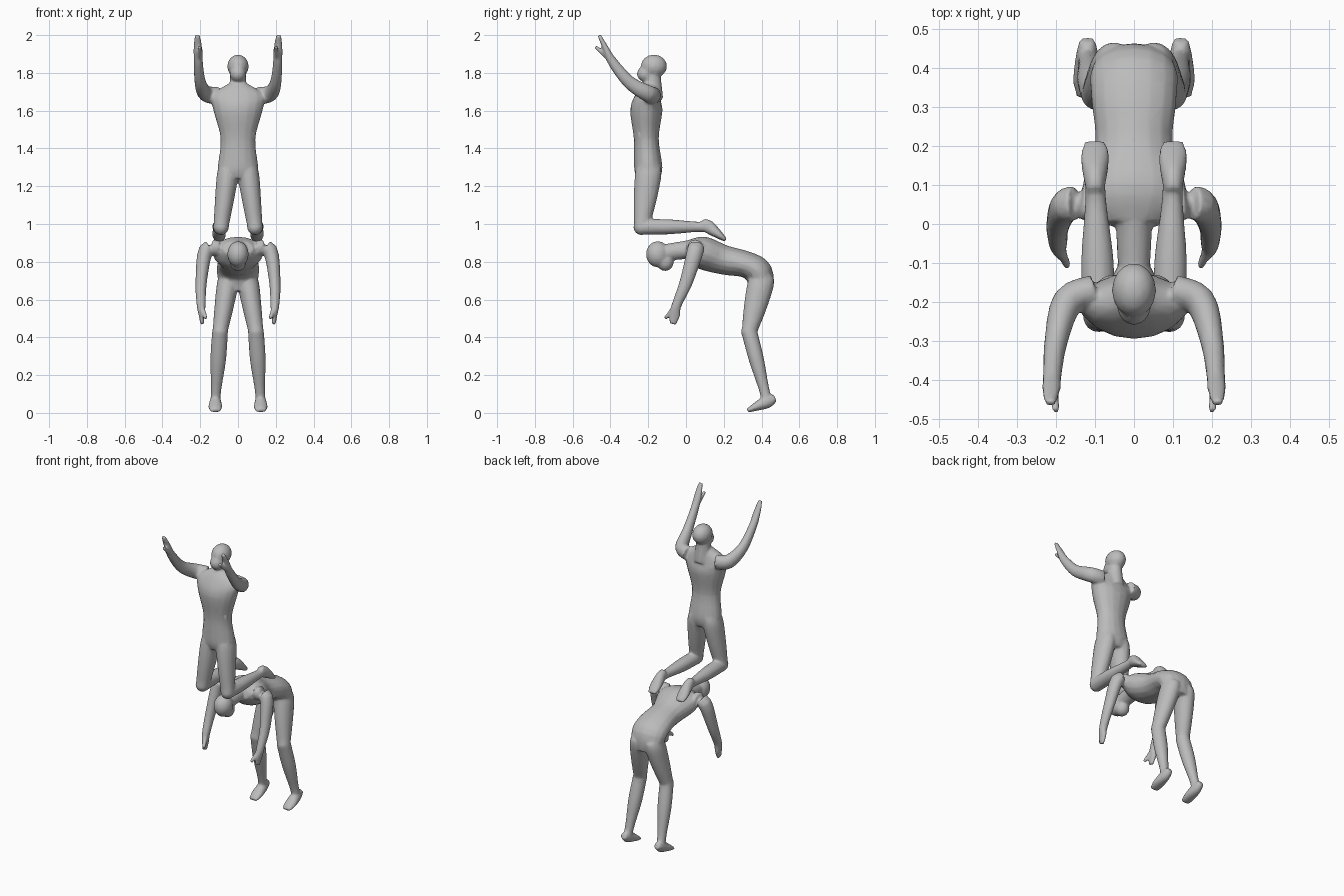
import bpy
import bmesh
from math import cos, sin, pi
from mathutils import Matrix, Vector

if "Cube" in bpy.data.objects:
    bpy.data.objects.remove(bpy.data.objects["Cube"], do_unlink=True)

GREY = (.5, .5, .5, 1)
clay = bpy.data.materials.new("clay_grey")
clay.use_nodes = True
clay.diffuse_color = GREY
clay.node_tree.nodes["Principled BSDF"].inputs["Base Color"].default_value = GREY

SIDES = 16
STEPS = 4


def spline(points):
    """Run a smooth curve through points of any dimension."""
    padded = [points[0], *points, points[-1]]
    curve = []
    for before, start, end, after in zip(padded, padded[1:], padded[2:], padded[3:]):
        for step in range(STEPS):
            t = step / STEPS
            leaving, arriving = (end - before) / 2, (after - start) / 2
            bend = (end - start) * 3 - leaving * 2 - arriving
            settle = (start - end) * 2 + leaving + arriving
            curve.append(start + leaving * t + bend * t ** 2 + settle * t ** 3)
    return curve + [points[-1]]


def loft(bm, joints, shapes):
    """Skin ellipses, given as (half width, half depth), along a smooth path."""
    sections = spline([Vector((*joint, *shape)) for joint, shape in zip(joints, shapes)])
    centres = [section.to_3d() for section in sections]
    rings = []
    for i, centre in enumerate(centres):
        before = centres[max(i - 1, 0)]
        after = centres[min(i + 1, len(centres) - 1)]
        tangent = (after - before).normalized()
        across = Vector((1, 0, 0))
        across = (across - tangent * across.dot(tangent)).normalized()
        through = tangent.cross(across)
        width, depth = sections[i][3], sections[i][4]
        angles = [2 * pi * k / SIDES for k in range(SIDES)]
        rings.append([
            bm.verts.new(centre + across * width * cos(a) + through * depth * sin(a))
            for a in angles
        ])
    faces = [bm.faces.new(rings[0]), bm.faces.new(rings[-1])]
    for lower, upper in zip(rings, rings[1:]):
        for k in range(SIDES):
            n = (k + 1) % SIDES
            faces.append(bm.faces.new((lower[k], lower[n], upper[n], upper[k])))
    bmesh.ops.recalc_face_normals(bm, faces=faces)


def ellipsoid(bm, placement, radii):
    """Add a ball stretched along the axes of its placement."""
    bmesh.ops.create_uvsphere(
        bm, u_segments=SIDES, v_segments=SIDES // 2, radius=1,
        matrix=placement @ Matrix.Diagonal((*radii, 1)))


def add_head(bm, centre, tilt):
    """Skull with a jaw in front of and below it, tipped forward by tilt."""
    placement = Matrix.Translation(centre) @ Matrix.Rotation(tilt, 4, "X")
    ellipsoid(bm, placement, (.057, .07, .062))
    ellipsoid(bm, placement @ Matrix.Translation((0, -.04, -.04)), (.044, .05, .045))


def add_leg(bm, hip, knee, ankle, toe):
    """Thigh, kneecap, shin and foot between the joints."""
    hip, knee, ankle, toe = map(Vector, (hip, knee, ankle, toe))
    thigh = [hip.lerp(knee, t) for t in (-.2, 0, .5, 1)]
    loft(bm, thigh, [(.045, .06), (.057, .07), (.05, .06), (.04, .04)])
    ellipsoid(bm, Matrix.Translation(knee), (.042, .044, .044))
    shin = [knee.lerp(ankle, t) for t in (0, .4, .8, 1)]
    loft(bm, shin, [(.042, .042), (.042, .04), (.028, .028), (.026, .028)])
    foot = [ankle.lerp(toe, t) for t in (-.4, 0, .6, 1)]
    loft(bm, foot, [(.02, .02), (.03, .035), (.037, .022), (.028, .01)])


def add_arm(bm, joints, thumb_tip, palm):
    """Arm from collar through shoulder, elbow and wrist to the fingertips."""
    wrist, fingertip = map(Vector, joints[-2:])
    path = [*joints[:-1], wrist.lerp(fingertip, .5), fingertip]
    fingers = Vector(palm) * .6
    loft(bm, path, [(.04, .045), (.04, .045), (.03, .035), (.024, .026), palm, fingers])
    loft(bm, [wrist, thumb_tip], [(.015, .015), (.01, .01)])


def finish_figure(name, bm):
    """Mirror the limbs to the other side and fuse everything into one body."""
    limbs = bmesh.ops.duplicate(bm, geom=[f for f in bm.faces if f.select])
    copies = [f for f in limbs["geom"] if isinstance(f, bmesh.types.BMFace)]
    bmesh.ops.scale(bm, vec=(-1, 1, 1), verts=list({v for f in copies for v in f.verts}))
    bmesh.ops.reverse_faces(bm, faces=copies)
    mesh = bpy.data.meshes.new(name)
    bm.to_mesh(mesh)
    bm.free()
    mesh.materials.append(clay)
    figure = bpy.data.objects.new(name, mesh)
    bpy.context.collection.objects.link(figure)
    fuse = figure.modifiers.new("fuse_parts", "REMESH")
    fuse.mode = "VOXEL"
    fuse.voxel_size = .007
    fuse.use_smooth_shade = True
    soften = figure.modifiers.new("soften_joins", "SMOOTH")
    soften.iterations = 4
    simplify = figure.modifiers.new("simplify", "DECIMATE")
    simplify.ratio = .2


def build_figure(name, trunk, trunk_shapes, neck, head, tilt, leg, arm, thumb, palm):
    """Assemble a figure; trunk and neck lie on the centre line as (y, z)."""
    bm = bmesh.new()
    loft(bm, [(0, *point) for point in trunk], trunk_shapes)
    loft(bm, [(0, *point) for point in neck], [(.05, .05), (.042, .045)])
    add_head(bm, head, tilt)
    central = set(bm.faces)
    add_leg(bm, *leg)
    add_arm(bm, arm, thumb, palm)
    for face in bm.faces:
        face.select = face not in central
    finish_figure(name, bm)


# Upright figure kneeling with both arms raised
build_figure(
    name="kneeling_figure",
    trunk=[(-.2, 1.24), (-.2, 1.3), (-.21, 1.45), (-.21, 1.6), (-.2, 1.68), (-.18, 1.74)],
    trunk_shapes=[(.09, .06), (.107, .075), (.092, .066), (.13, .085), (.14, .065), (.05, .04)],
    neck=[(-.17, 1.66), (-.18, 1.79)],
    head=(0, -.17, 1.835),
    tilt=0,
    leg=[(.055, -.2, 1.26), (.09, -.235, .985), (.1, .12, .985), (.1, .21, .915)],
    arm=[(.1, -.17, 1.68), (.17, -.2, 1.69), (.2, -.3, 1.75), (.21, -.39, 1.86), (.215, -.46, 2)],
    thumb=(.2, -.48, 1.94),
    palm=(.024, .016),
)

# Figure bending forward with hanging arms, its back carrying the other
build_figure(
    name="bending_figure",
    trunk=[(.4, .65), (.385, .74), (.32, .785), (.2, .81), (.08, .85), (0, .87)],
    trunk_shapes=[(.095, .06), (.112, .075), (.11, .07), (.1, .078), (.135, .086), (.08, .045)],
    neck=[(.05, .87), (-.1, .85)],
    head=(0, -.15, .84),
    tilt=pi / 2,
    leg=[(.055, .395, .68), (.095, .335, .43), (.12, .43, .06), (.12, .325, .012)],
    arm=[(.1, .05, .87), (.17, .05, .86), (.195, 0, .69), (.195, -.05, .57), (.19, -.07, .47)],
    thumb=(.17, -.11, .5),
    palm=(.016, .03),
)
